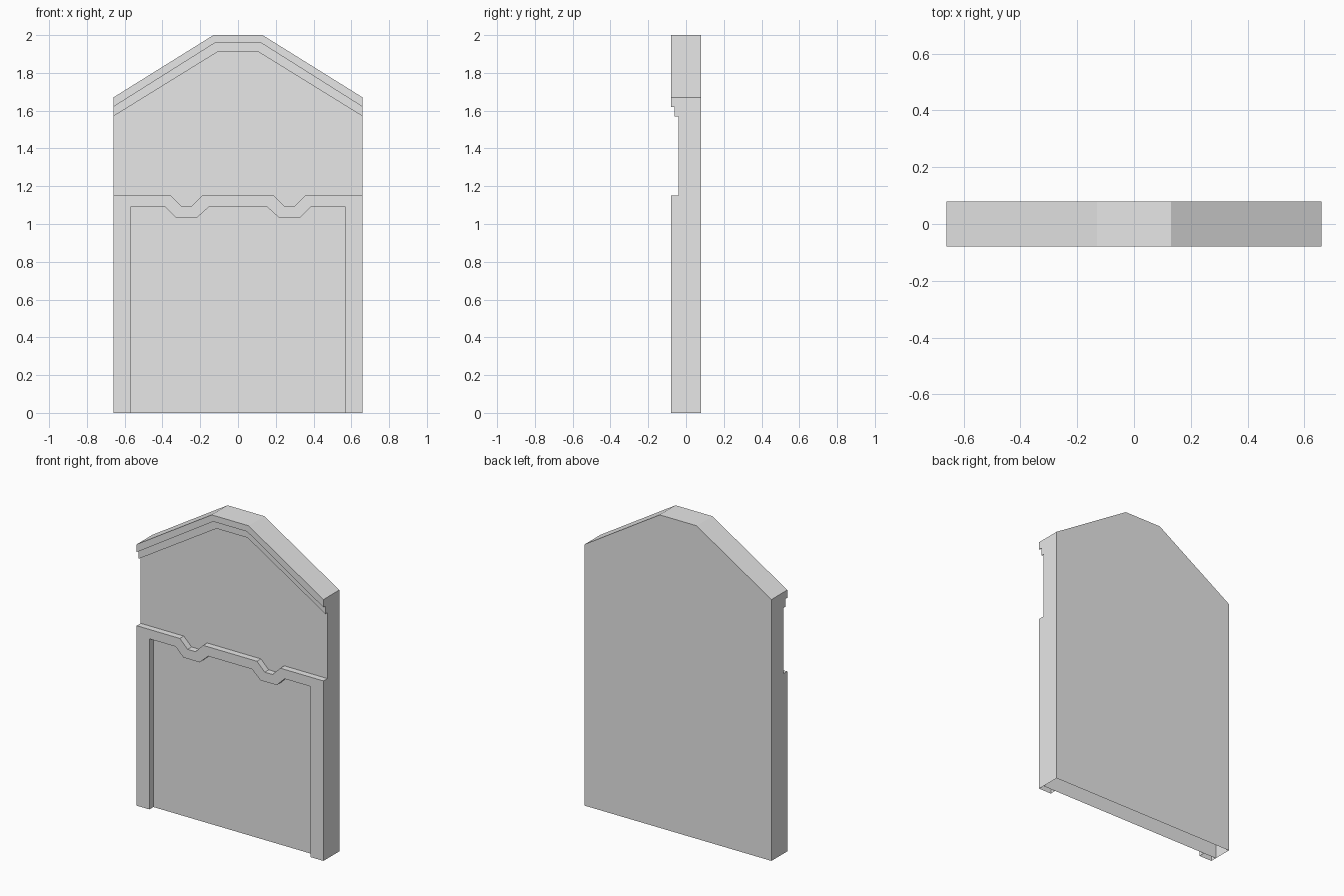
import bpy
import bmesh

cube = bpy.data.objects.get("Cube")
if cube:
    bpy.data.objects.remove(cube, do_unlink=True)

grey = bpy.data.materials.new("plain_grey")
grey.use_nodes = True
grey.diffuse_color = (0.8, 0.8, 0.8, 1)
grey.node_tree.nodes["Principled BSDF"].inputs["Base Color"].default_value = (0.8, 0.8, 0.8, 1)

HALF = 0.66
BACK, PANEL, STEP, FRONT = 0.08, -0.04, -0.06, -0.08


def mirrored(half):
    """Complete a right-half path, listed from the centre outwards."""
    return [(-x, z) for x, z in reversed(half)] + half


def prism(name, outline, y_front, y_back, backed=False):
    """Extrude an x-z outline along y, leaving the underside at the floor open."""
    bm = bmesh.new()
    face = bm.faces.new([bm.verts.new((x, y_front, z)) for x, z in outline])
    ext = bmesh.ops.extrude_face_region(bm, geom=[face], use_keep_orig=True)
    moved = [v for v in ext["geom"] if isinstance(v, bmesh.types.BMVert)]
    bmesh.ops.translate(bm, verts=moved, vec=(0, y_back - y_front, 0))
    bmesh.ops.recalc_face_normals(bm, faces=bm.faces[:])
    hidden = [f for f in bm.faces
              if all(abs(v.co.z) < 1e-5 for v in f.verts)
              or (not backed and all(abs(v.co.y - y_back) < 1e-5 for v in f.verts))]
    bmesh.ops.delete(bm, geom=hidden, context="FACES")
    mesh = bpy.data.meshes.new(name)
    bm.to_mesh(mesh)
    bm.free()
    mesh.materials.append(grey)
    obj = bpy.data.objects.new(name, mesh)
    bpy.context.collection.objects.link(obj)
    return obj


# Gabled paths: the top edge and the two lower edges of the stepped trim
top_edge = mirrored([(0.13, 2.0), (HALF, 1.67)])
trim_edge = mirrored([(0.12, 1.96), (HALF, 1.62)])
step_edge = mirrored([(0.11, 1.91), (HALF, 1.57)])

# Main slab
prism("body", [(-HALF, 0)] + top_edge + [(HALF, 0)], PANEL, BACK, backed=True)

# Two-step trim below the gable
prism("lower_trim", top_edge + step_edge[::-1], STEP, PANEL)
prism("upper_trim", top_edge + trim_edge[::-1], FRONT, STEP)

# Raised frame with two notches along its top rail
outer = mirrored([(0.19, 1.15), (0.245, 1.095), (0.30, 1.095), (0.355, 1.15),
                  (HALF, 1.15), (HALF, 0)])
inner = mirrored([(0.155, 1.09), (0.215, 1.035), (0.33, 1.035), (0.385, 1.09),
                  (0.57, 1.09), (0.57, 0)])
prism("front_frame", outer + inner[::-1], FRONT, PANEL)
